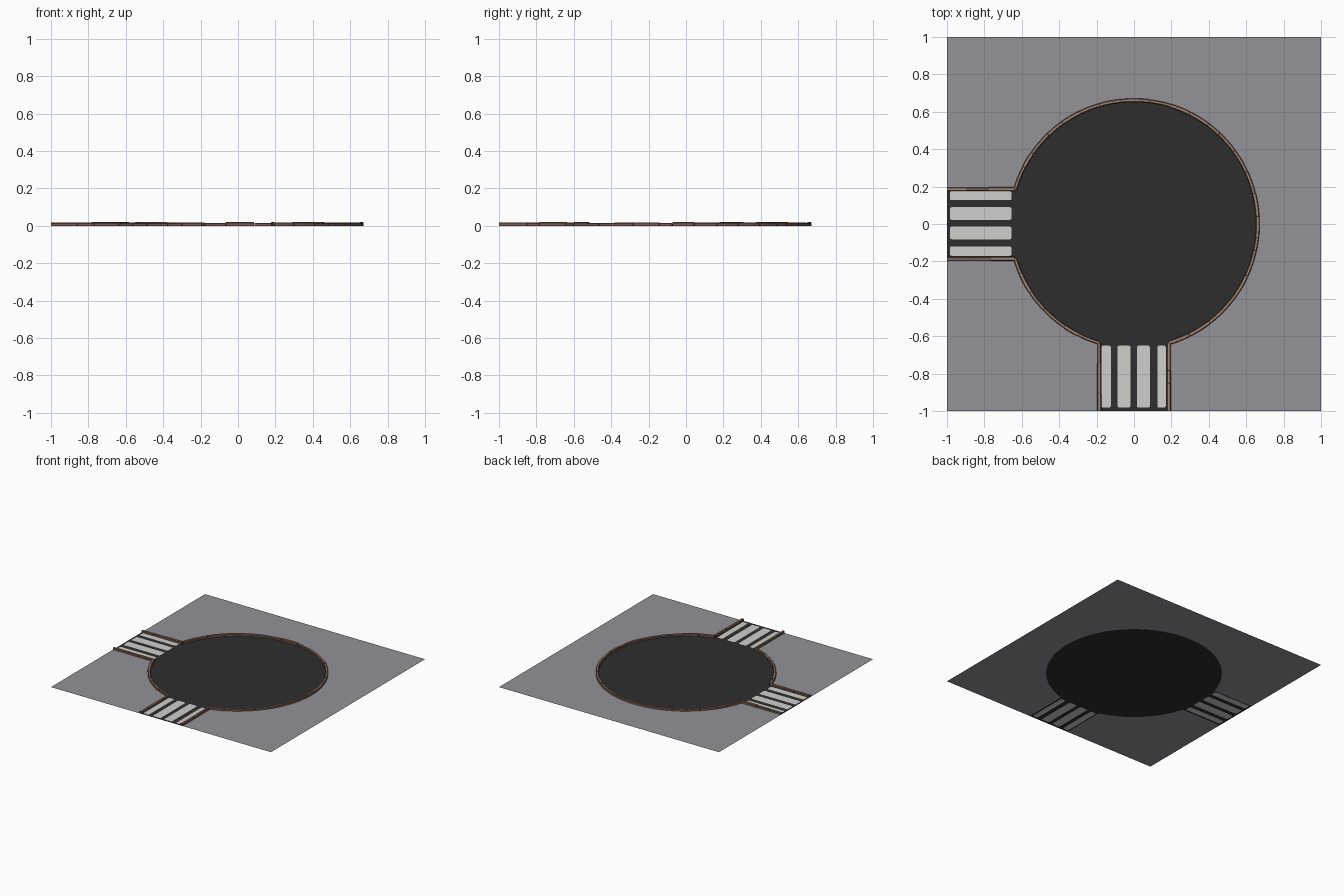
import bpy, bmesh, math, random
from mathutils import Vector

if "Cube" in bpy.data.objects:
    bpy.data.objects.remove(bpy.data.objects["Cube"])

random.seed(4)
R, ARM = 0.662, 0.186                      # kerb centre-line radius, arm half width
A = math.asin(ARM / R)
KERB_HALF = 0.010


def material(name, rgb):
    m = bpy.data.materials.new(name)
    m.diffuse_color = (*rgb, 1)
    m.use_nodes = True
    m.node_tree.nodes["Principled BSDF"].inputs["Base Color"].default_value = m.diffuse_color
    return m


GREY = material("paving grey", (0.29, 0.29, 0.315))
BLACK = material("asphalt black", (0.027, 0.027, 0.027))
WHITE = material("stripe white", (0.62, 0.62, 0.61))
TAN = material("kerb tan", (0.36, 0.23, 0.165))
BROWN = material("kerb brown", (0.19, 0.105, 0.075))
DARK = material("kerb joint brown", (0.06, 0.038, 0.028))


def finish(bm, name, mats):
    me = bpy.data.meshes.new(name)
    bm.to_mesh(me)
    bm.free()
    for m in mats:
        me.materials.append(m)
    ob = bpy.data.objects.new(name, me)
    bpy.context.collection.objects.link(ob)
    return ob


def flat(name, groups, mat):
    """Flat sheet at z = 0; each group is an outline followed by its holes."""
    bm = bmesh.new()
    for loops in groups:
        edges = []
        for loop in loops:
            vs = [bm.verts.new((x, y, 0)) for x, y in loop]
            edges += [bm.edges.new((vs[i - 1], vs[i])) for i in range(len(vs))]
        bmesh.ops.triangle_fill(bm, edges=edges, use_beauty=True, normal=(0, 0, 1))
    bm.normal_update()
    bmesh.ops.reverse_faces(bm, faces=[f for f in bm.faces if f.normal.z < 0])
    return finish(bm, name, [mat])


def arc(a0, a1, n):
    return [(R * math.cos(a0 + (a1 - a0) * i / n), R * math.sin(a0 + (a1 - a0) * i / n))
            for i in range(n + 1)]


def rounded(x0, x1, y0, y1, r=0.010):
    pts = []
    for cx, cy, s in ((x1 - r, y1 - r, 0), (x0 + r, y1 - r, 1),
                      (x0 + r, y0 + r, 2), (x1 - r, y0 + r, 3)):
        for k in range(4):
            a = (s + k / 3) * math.pi / 2
            pts.append((cx + r * math.cos(a), cy + r * math.sin(a)))
    return pts


# crossing stripes on the left arm and the front arm
stripes = [rounded(-0.985, -0.655, a, b) for a, b in
           ((0.127, 0.176), (0.022, 0.090), (-0.082, -0.014), (-0.170, -0.120))]
stripes += [rounded(a, b, -0.982, -0.650) for a, b in
            ((-0.174, -0.124), (-0.088, -0.019), (0.015, 0.085), (0.125, 0.170))]

# long arc runs clockwise round the back and right, short arc joins the two arms
LONG = (math.pi - A, -math.pi / 2 + A)
SHORT = (math.pi + A, 1.5 * math.pi - A)
long_arc, short_arc = arc(*LONG, 96), arc(*SHORT, 24)

# ground sheets
flat("sidewalk", [
    [long_arc + [(ARM, -1), (1, -1), (1, 1), (-1, 1), (-1, ARM)]],
    [short_arc + [(-ARM, -1), (-1, -1), (-1, -ARM)]]], GREY)
road = ([(-1, ARM)] + long_arc + [(ARM, -1), (-ARM, -1)] + short_arc[::-1] + [(-1, -ARM)])
flat("road", [[road] + stripes], BLACK)
flat("crossing_stripes", [[s] for s in stripes], WHITE)


# kerb stones: a chamfered cross-section swept along short pieces of the kerb line
def stone(bm, line, w, h):
    c = 0.004
    profile = [(-w, 0), (-w, h - c), (-w + c, h), (w - c, h), (w, h - c), (w, 0)]
    rings = []
    for p, side in line:
        rings.append([bm.verts.new((p.x + side.x * o, p.y + side.y * o, z)) for o, z in profile])
    side_mats = [1, 1, 0, 1, 1]
    for a, b in zip(rings, rings[1:]):
        for i in range(5):
            f = bm.faces.new((a[i], a[i + 1], b[i + 1], b[i]))
            f.material_index = side_mats[i]
    for ring in (rings[0], rings[-1]):
        bm.faces.new(ring).material_index = 2


def on_line(p, q):
    p, q = Vector(p), Vector(q)
    d = (q - p).normalized()
    return lambda t: (p.lerp(q, t), Vector((-d.y, d.x)))


def on_arc(a0, a1):
    def at(t):
        a = a0 + (a1 - a0) * t
        d = Vector((math.cos(a), math.sin(a)))
        return d * R, d
    return at


def kerb(name, sections):
    bm = bmesh.new()
    for at, length in sections:
        n = max(2, round(length / 0.115))
        cuts = [0] + [(i + random.uniform(-0.25, 0.25)) / n for i in range(1, n)] + [1]
        gap = 0.0015 / length
        for a, b in zip(cuts, cuts[1:]):
            a, b = a + gap * (a > 0), b - gap * (b < 1)
            stone(bm, [at(a + (b - a) * k / 4) for k in range(5)],
                  KERB_HALF + random.uniform(-0.001, 0.001),
                  random.uniform(0.015, 0.020))
        # dark mortar bed showing in the joints
        bed = [at(k / 48) for k in range(49)]
        w = KERB_HALF - 0.003
        rows = [[bm.verts.new((p.x + s.x * o, p.y + s.y * o, 0.010)) for o in (-w, w)]
                for p, s in bed]
        for u, v in zip(rows, rows[1:]):
            bm.faces.new((u[0], u[1], v[1], v[0])).material_index = 2
    bmesh.ops.recalc_face_normals(bm, faces=bm.faces)
    bm.normal_update()
    bmesh.ops.reverse_faces(bm, faces=[
        f for f in bm.faces if f.material_index == 2 and f.normal.z < -0.9])
    return finish(bm, name, [TAN, BROWN, DARK])


E = R * math.cos(A)
kerb("outer_kerb", [
    (on_line((-1, ARM), (-E, ARM)), 1 - E),
    (on_arc(*LONG), R * abs(LONG[1] - LONG[0])),
    (on_line((ARM, -E), (ARM, -1)), 1 - E)])
kerb("corner_kerb", [
    (on_line((-1, -ARM), (-E, -ARM)), 1 - E),
    (on_arc(*SHORT), R * abs(SHORT[1] - SHORT[0])),
    (on_line((-ARM, -E), (-ARM, -1)), 1 - E)])
